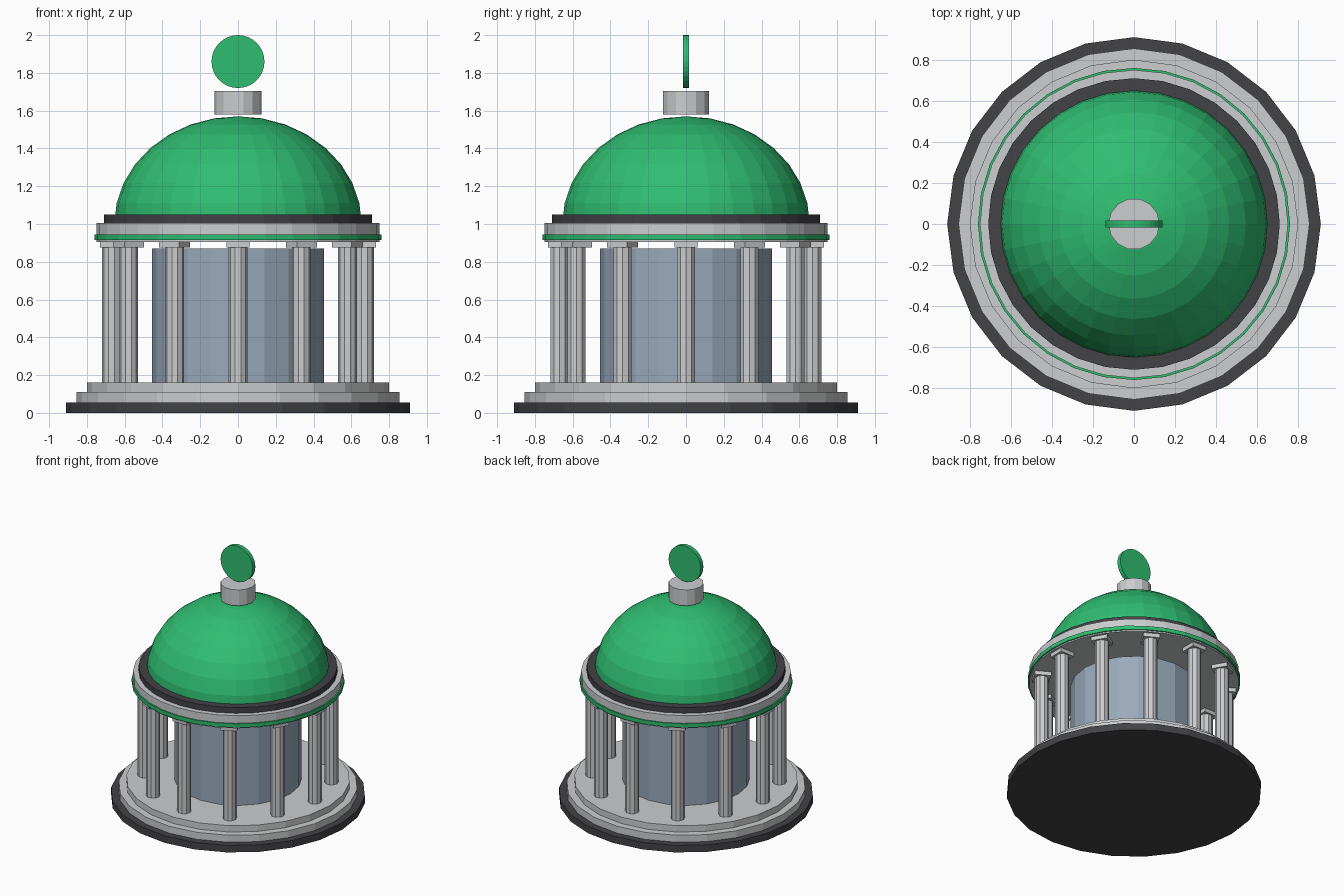
import bpy
import bmesh
from math import cos, sin, pi, radians
from mathutils import Matrix, Vector

if "Cube" in bpy.data.objects:
    bpy.data.objects.remove(bpy.data.objects["Cube"], do_unlink=True)


def material(name, rgb):
    mat = bpy.data.materials.new(name)
    mat.use_nodes = True
    mat.diffuse_color = (*rgb, 1)
    mat.node_tree.nodes["Principled BSDF"].inputs["Base Color"].default_value = (*rgb, 1)
    return mat


green = material("green", (0.028, 0.51, 0.165))
stone = material("pale stone", (0.6, 0.61, 0.62))
dark = material("charcoal", (0.056, 0.055, 0.062))
glass = material("blue grey", (0.32, 0.4, 0.5))


def finish(name, bm, mat):
    mesh = bpy.data.meshes.new(name)
    bm.to_mesh(mesh)
    bm.free()
    mesh.materials.append(mat)
    obj = bpy.data.objects.new(name, mesh)
    bpy.context.collection.objects.link(obj)
    return obj


def drum(name, radius, bottom, top, sides, mat, centre=(0, 0)):
    """Upright prism with a corner on the x axis."""
    bm = bmesh.new()
    place = Matrix.Translation((*centre, (bottom + top) / 2)) @ Matrix.Rotation(pi / 2, 4, "Z")
    bmesh.ops.create_cone(bm, cap_ends=True, segments=sides, radius1=radius,
                          radius2=radius, depth=top - bottom, matrix=place)
    return finish(name, bm, mat)


# Stepped base
drum("base_plinth", 0.91, 0, 0.055, 24, dark)
drum("lower_step", 0.855, 0.055, 0.11, 24, stone)
drum("upper_step", 0.8, 0.11, 0.16, 24, stone)

# Inner chamber
drum("inner_chamber", 0.455, 0.16, 0.87, 20, glass)

# Ring of columns with square capitals
for i in range(12):
    angle = radians(30 * i)
    centre = Vector((0.67 * cos(angle), 0.67 * sin(angle)))
    drum(f"column_{i + 1}", 0.05, 0.16, 0.875, 10, stone, centre)
    bm = bmesh.new()
    place = (Matrix.Translation((*centre, 0.89)) @ Matrix.Rotation(angle, 4, "Z")
             @ Matrix.Diagonal((0.12, 0.12, 0.03, 1)))
    bmesh.ops.create_cube(bm, size=1, matrix=place)
    finish(f"capital_{i + 1}", bm, stone)

# Entablature with trim band, and dome collar
drum("entablature", 0.75, 0.905, 1.005, 32, stone)
drum("trim_band", 0.76, 0.915, 0.945, 32, green)
drum("dome_collar", 0.71, 1.005, 1.05, 32, dark)

# Flattened dome, upper half of a faceted sphere
bm = bmesh.new()
bmesh.ops.create_uvsphere(bm, u_segments=32, v_segments=16, radius=1,
                          matrix=Matrix.Translation((0, 0, 1)) @ Matrix.Diagonal((0.655, 0.655, 0.57, 1)))
bmesh.ops.delete(bm, geom=[v for v in bm.verts if v.co.z < 0.99], context="VERTS")
finish("dome", bm, green)

# Finial block and upright disc
drum("finial_block", 0.125, 1.58, 1.705, 14, stone)
disc = drum("finial_disc", 0.14, -0.0165, 0.0165, 32, green)
disc.data.transform(Matrix.Translation((0, 0, 1.86)) @ Matrix.Rotation(pi / 2, 4, "X"))
